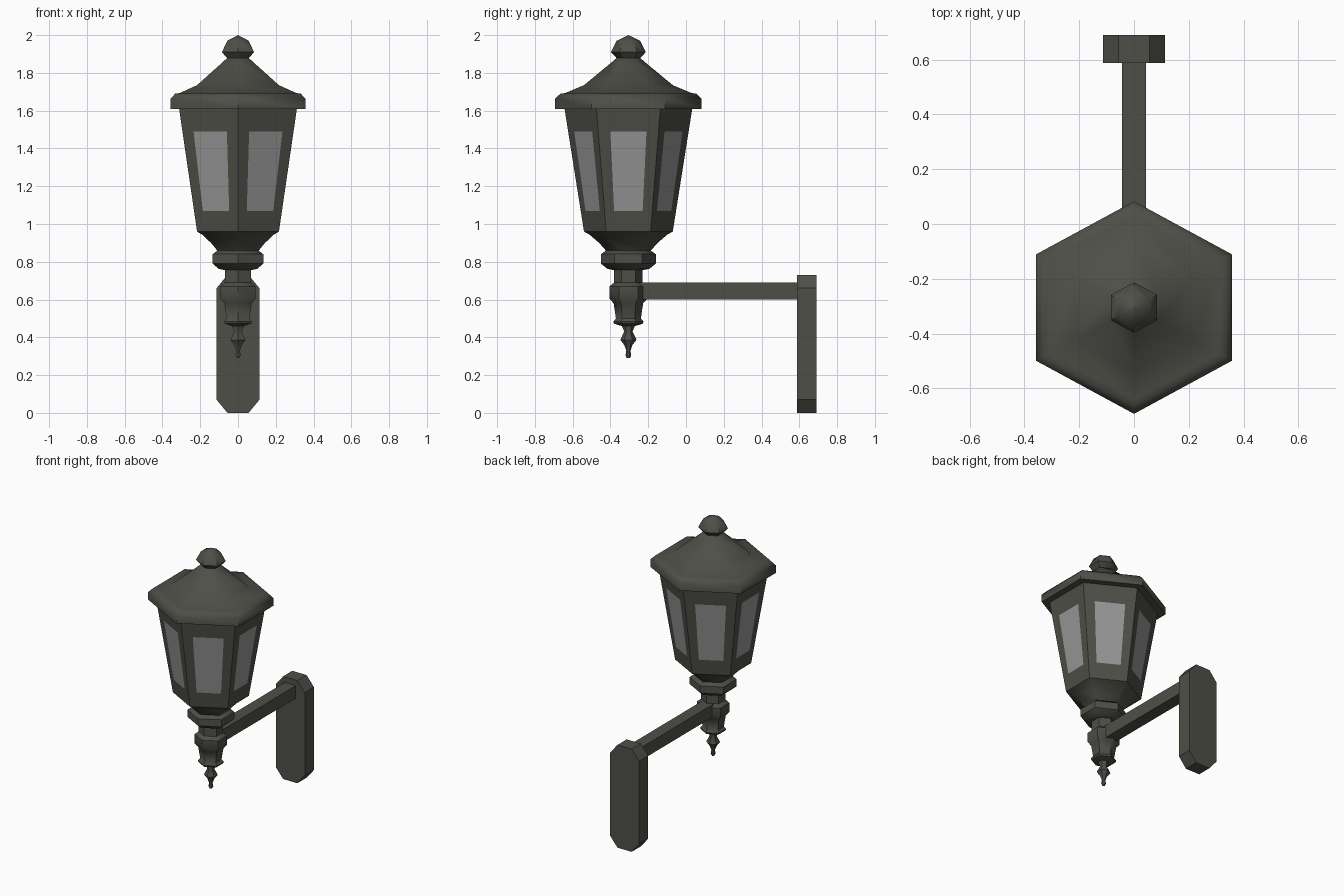
import bpy, bmesh, math
from mathutils import Vector

if "Cube" in bpy.data.objects:
    bpy.data.objects.remove(bpy.data.objects["Cube"])

CY = -0.305          # lantern axis
SX = 1.065           # hexagon is slightly wider in x


def material(name, rgb):
    m = bpy.data.materials.new(name)
    m.diffuse_color = (*rgb, 1)
    m.use_nodes = True
    m.node_tree.nodes["Principled BSDF"].inputs["Base Color"].default_value = m.diffuse_color
    return m


METAL = material("dark_metal", (0.078, 0.078, 0.066))
GLASS = material("grey_glass", (0.31, 0.31, 0.31))


def finish(name, bm, mats=(METAL,), smooth=None):
    bmesh.ops.remove_doubles(bm, verts=bm.verts, dist=1e-5)
    bmesh.ops.recalc_face_normals(bm, faces=bm.faces)
    me = bpy.data.meshes.new(name)
    bm.to_mesh(me)
    bm.free()
    ob = bpy.data.objects.new(name, me)
    bpy.context.collection.objects.link(ob)
    for m in mats:
        me.materials.append(m)
    if smooth:
        bpy.ops.object.select_all(action='DESELECT')
        ob.select_set(True)
        bpy.context.view_layer.objects.active = ob
        bpy.ops.object.shade_smooth_by_angle(angle=math.radians(smooth))
    return ob


def corner(k, r, z):
    a = math.pi / 2 + k * math.pi / 3
    return Vector((r * SX * math.cos(a), CY + r * math.sin(a), z))


def hex_turned(name, profile, smooth=45):
    """Six-sided solid from (radius, height) points, listed top to bottom."""
    bm = bmesh.new()
    rings = [[bm.verts.new(corner(k, max(r, 1e-4), z)) for k in range(6)] for r, z in profile]
    for a, b in zip(rings, rings[1:]):
        for k in range(6):
            j = (k + 1) % 6
            bm.faces.new((a[k], a[j], b[j], b[k]))
    bm.faces.new(rings[0])
    bm.faces.new(rings[-1])
    return finish(name, bm, smooth=smooth)


# Roof with finial
hex_turned("roof_finial", [(0, 2.0), (0.062, 1.97), (0.092, 1.91), (0.055, 1.87)])
hex_turned("roof", [(0.055, 1.885), (0.09, 1.855), (0.235, 1.735), (0.335, 1.693),
                    (0.36, 1.69), (0.388, 1.663), (0.388, 1.61), (0.33, 1.61)])

# Lantern body: each side is a frame around a flush glass pane
bm = bmesh.new()
Z0, Z1, R0, R1 = 0.96, 1.61, 0.235, 0.338


def side_point(k, u, z):
    r = R0 + (R1 - R0) * (z - Z0) / (Z1 - Z0)
    return corner(k, r, z).lerp(corner(k + 1, r, z), u)


for k in range(6):
    outer = [bm.verts.new(side_point(k, u, z)) for u, z in ((0, Z0), (1, Z0), (1, Z1), (0, Z1))]
    inner = [bm.verts.new(side_point(k, u, z)) for u, z in
             ((0.2, 1.07), (0.8, 1.07), (0.8, 1.49), (0.2, 1.49))]
    bm.faces.new(inner).material_index = 1
    for i in range(4):
        j = (i + 1) % 4
        bm.faces.new((outer[i], outer[j], inner[j], inner[i]))
for r, z in ((R0, Z0), (R1, Z1)):
    bm.faces.new([bm.verts.new(corner(k, r, z)) for k in range(6)])
finish("lantern_body", bm, (METAL, GLASS))

# Turned stem below the lantern
hex_turned("lantern_base", [(R0, 0.96), (0.205, 0.943), (0.155, 0.90), (0.115, 0.855)])
hex_turned("upper_collar", [(0.115, 0.862), (0.145, 0.84), (0.145, 0.79), (0.11, 0.762), (0.07, 0.755)])
hex_turned("stem", [(0.075, 0.77), (0.075, 0.69), (0.1, 0.67), (0.1, 0.605), (0.078, 0.58),
                    (0.066, 0.50), (0.08, 0.483), (0.076, 0.472), (0.035, 0.46)])
hex_turned("bottom_drop", [(0.035, 0.462), (0.022, 0.43), (0.043, 0.387), (0.022, 0.36),
                           (0.011, 0.33), (0.015, 0.305), (0.008, 0.29)])


def extruded_y(name, outline, y0, y1):
    """Outline in x, z pushed along y."""
    bm = bmesh.new()
    face = bm.faces.new([bm.verts.new((x, y0, z)) for x, z in outline])
    out = bmesh.ops.extrude_face_region(bm, geom=[face])["geom"]
    bmesh.ops.translate(bm, vec=(0, y1 - y0, 0),
                        verts=[v for v in out if isinstance(v, bmesh.types.BMVert)])
    return finish(name, bm)


# Bracket arm and chamfered wall plate
extruded_y("bracket_arm", [(-0.043, 0.6), (0.043, 0.6), (0.043, 0.69), (-0.043, 0.69)], -0.3, 0.6)
W, C, D, H = 0.114, 0.056, 0.07, 0.73
half = [(C, 0), (W, D), (W, H - D), (C, H)]
extruded_y("wall_plate", half + [(-x, z) for x, z in reversed(half)], 0.587, 0.69)
